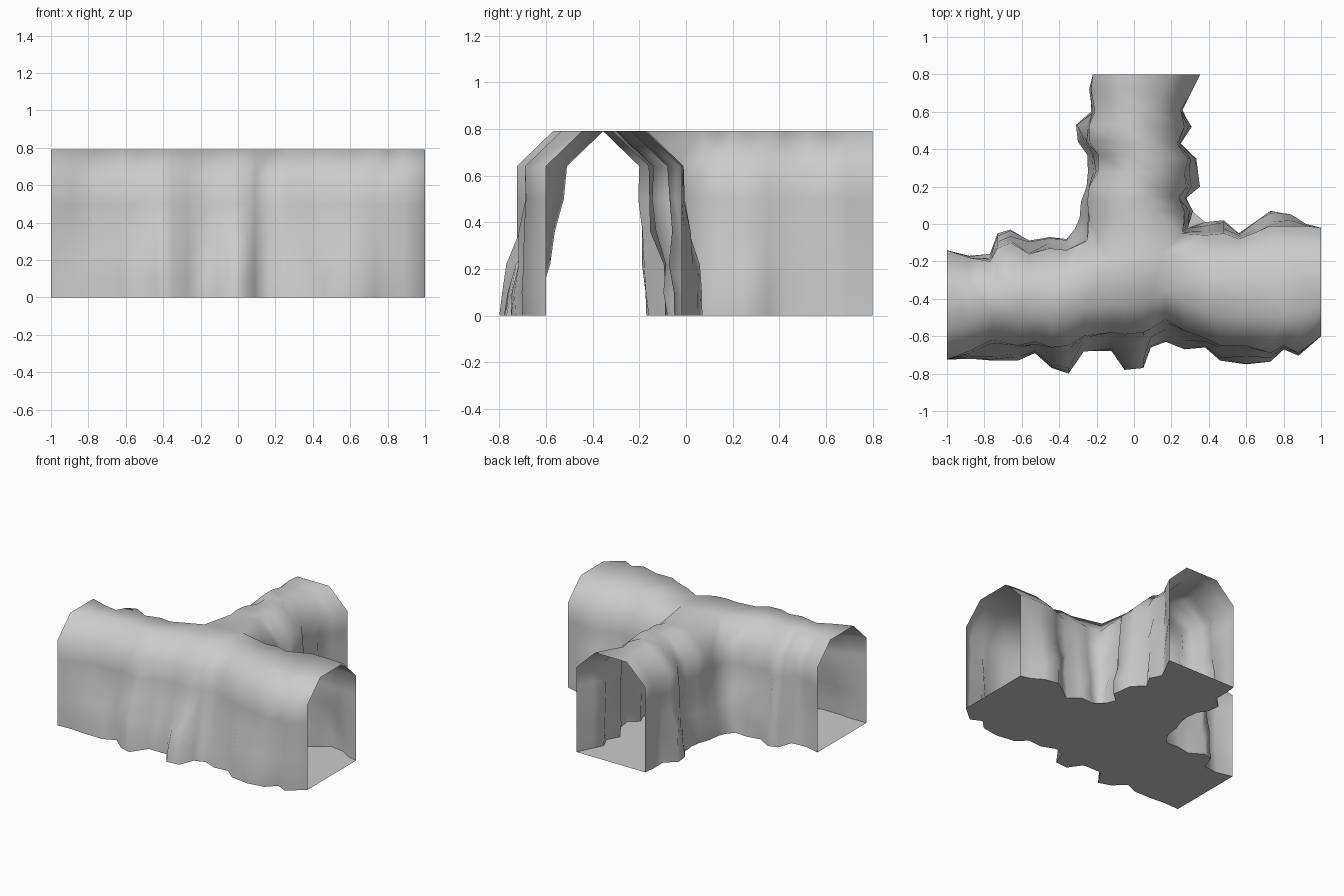
import bpy, bmesh, random
from mathutils import Vector

if "Cube" in bpy.data.objects:
    bpy.data.objects.remove(bpy.data.objects["Cube"])

random.seed(4)

# Plan stations of each wall run: x, y of the shoulder line, outward swell at the foot
LEFT = [(-1, -.14, 0), (-.88, -.18, .01), (-.77, -.2, .04), (-.73, -.13, .08), (-.66, -.1, .07),
        (-.56, -.16, .07), (-.45, -.13, .06), (-.36, -.14, .06), (-.25, -.09, .09),
        (-.24, .03, .05), (-.25, .12, .03), (-.24, .2, .01), (-.19, .28, .05), (-.19, .37, .06),
        (-.24, .44, .06), (-.24, .53, .07), (-.21, .6, .02), (-.23, .72, 0), (-.22, .8, 0)]
RIGHT = [(.355, .8, 0), (.3, .69, 0), (.25, .61, .01), (.27, .52, .03), (.23, .43, .02),
         (.29, .35, .04), (.27, .27, .07), (.28, .2, .07), (.24, .14, .04), (.27, .07, .04),
         (.26, -.05, .04), (.38, -.06, .07), (.48, -.05, .07), (.56, -.08, .03),
         (.66, -.04, .06), (.73, -.01, .08), (.84, -.01, .06), (.92, -.01, .01), (1, -.02, 0)]
FRONT = [(1, -.6, 0), (.88, -.69, .01), (.8, -.65, .01), (.73, -.69, .04), (.6, -.65, .1),
         (.46, -.65, .08), (.38, -.61, .05), (.27, -.57, .1), (.17, -.51, .12), (.09, -.56, .1),
         (.05, -.58, .19), (-.05, -.59, .19), (-.12, -.58, .1), (-.27, -.6, .08),
         (-.35, -.65, .15), (-.44, -.66, .11), (-.53, -.63, .06), (-.62, -.65, .08),
         (-.76, -.62, .11), (-.88, -.68, .04), (-1, -.725, 0)]

# Height, share of the foot swell, roughness
ROWS = [(.79, 0, 0), (.64, 0, 0), (.5, .05, .012), (.36, .3, .018),
        (.22, .7, .018), (.1, .9, .012), (0, 1, 0)]
INSET = .155


def outward(x, y, front):
    if front:
        return Vector((0, -1))
    side = -1 if x < 0 else 1
    if abs(x) < .3 and y < 0:                 # inner corner of the junction
        return Vector((side, 1)).normalized()
    if y > 0 and abs(x) < .4:                 # side arm
        return Vector((side, 0))
    return Vector((0, 1))


def wall(bm, stations, front=False):
    grid = []
    for i, (x, y, swell) in enumerate(stations):
        n = outward(x, y, front)
        end = i in (0, len(stations) - 1)
        column = []
        for k, (z, share, rough) in enumerate(ROWS):
            d = -INSET if k == 0 else swell * share
            if not end:
                d += random.uniform(-rough, rough)
            p = Vector((x, y)) + n * d
            column.append(bm.verts.new((p.x, p.y, z)))
        grid.append(column)
    for a, b in zip(grid, grid[1:]):
        for k in range(len(ROWS) - 1):
            bm.faces.new((a[k], b[k], b[k + 1], a[k + 1]))
    return grid


def finish(bm, name, smooth):
    bmesh.ops.triangulate(bm, faces=[f for f in bm.faces if len(f.verts) > 4])
    for f in bm.faces:
        f.smooth = smooth
    me = bpy.data.meshes.new(name)
    bm.to_mesh(me)
    bm.free()
    ob = bpy.data.objects.new(name, me)
    bpy.context.collection.objects.link(ob)
    return ob


# Rock walls and vault, open at the three tunnel mouths
bm = bmesh.new()
grid = wall(bm, LEFT) + wall(bm, RIGHT) + wall(bm, FRONT, True)
foot = [c[-1].co.copy() for c in grid]
roof = bm.faces.new([c[0] for c in grid])
bmesh.ops.recalc_face_normals(bm, faces=bm.faces)
roof.normal_update()
if roof.normal.z < 0:
    bmesh.ops.reverse_faces(bm, faces=bm.faces)
finish(bm, "tunnel_walls", True)

# Flat floor following the foot of the walls, facing up into the tunnel
bm = bmesh.new()
bm.faces.new([bm.verts.new(p) for p in reversed(foot)])
finish(bm, "tunnel_floor", False)
